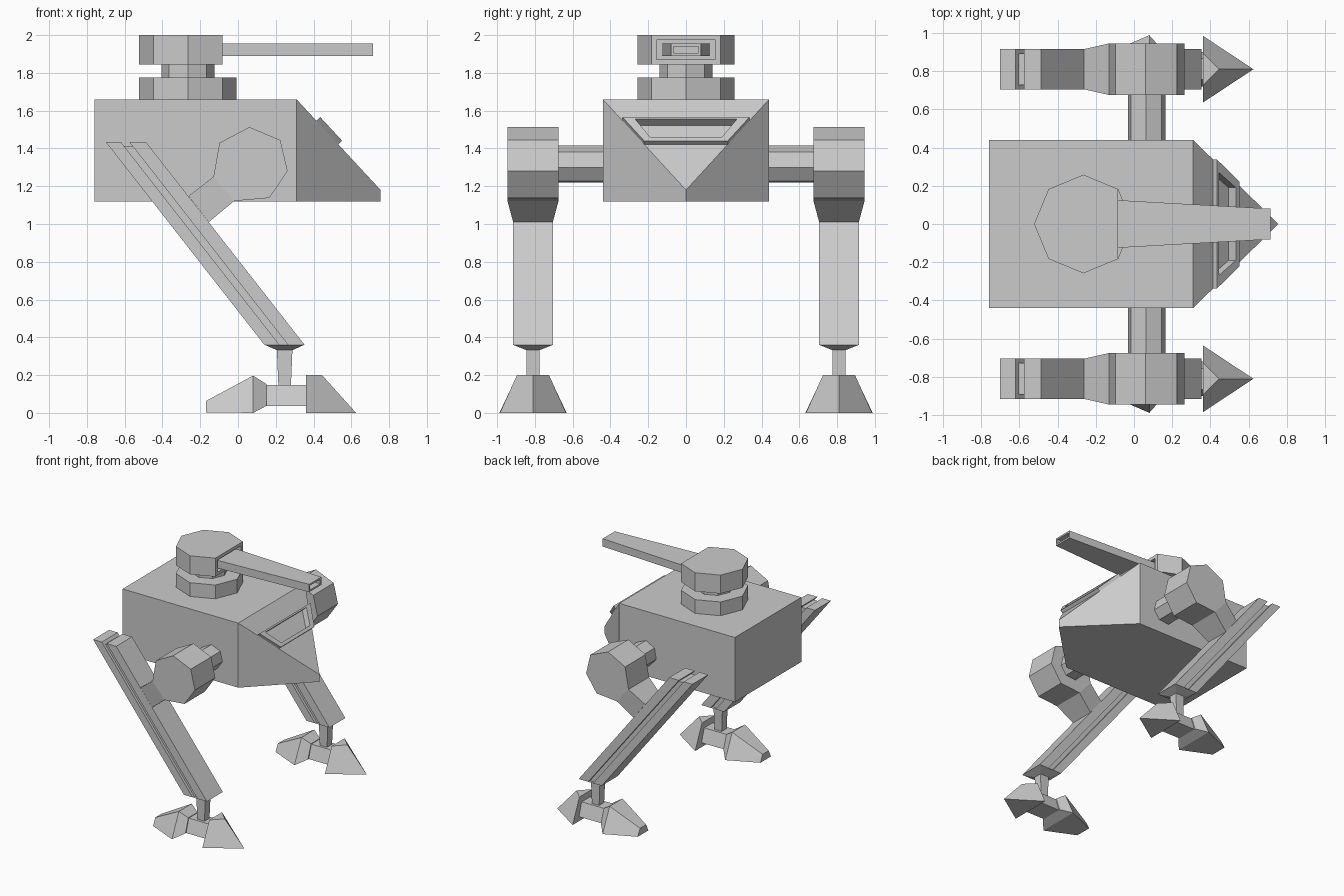
import bpy, bmesh
from math import sin, cos, tau
from mathutils import Vector

if "Cube" in bpy.data.objects:
    bpy.data.objects.remove(bpy.data.objects["Cube"])


def finish(name, bm):
    bmesh.ops.recalc_face_normals(bm, faces=bm.faces)
    me = bpy.data.meshes.new(name)
    bm.to_mesh(me)
    bm.free()
    ob = bpy.data.objects.new(name, me)
    bpy.context.collection.objects.link(ob)
    return ob


def loft(rings):
    """Closed solid skinned through rings of equal point count."""
    bm = bmesh.new()
    vr = [[bm.verts.new(p) for p in r] for r in rings]
    for a, b in zip(vr, vr[1:]):
        for i in range(len(a)):
            j = (i + 1) % len(a)
            bm.faces.new((a[i], a[j], b[j], b[i]))
    bm.faces.new(vr[0])
    bm.faces.new(vr[-1])
    bmesh.ops.recalc_face_normals(bm, faces=bm.faces)
    return bm


def prism(profile, y0, y1):
    return loft([[(x, y, z) for x, z in profile] for y in (y0, y1)])


def facing(bm, direction):
    bm.normal_update()
    d = Vector(direction).normalized()
    return max(bm.faces, key=lambda f: (round(f.normal.dot(d), 3), f.calc_center_median().dot(d)))


def push(bm, face, offset):
    f = bmesh.ops.extrude_discrete_faces(bm, faces=[face])["faces"][0]
    bmesh.ops.translate(bm, verts=f.verts, vec=Vector(offset))
    return f


def recess(bm, face, rim, offset):
    bm.normal_update()
    bmesh.ops.inset_region(bm, faces=[face], thickness=rim, use_even_offset=True)
    push(bm, face, offset)


# Body: box with wedge nose
bm = bmesh.new()
lo = [(-.76, -.44), (.31, -.44), (.755, 0), (.31, .44), (-.76, .44)]
bot = [bm.verts.new((x, y, 1.12)) for x, y in lo]
top = [bm.verts.new((x, y, 1.18 if y == 0 else 1.66)) for x, y in lo]
for i in range(5):
    j = (i + 1) % 5
    bm.faces.new((bot[i], bot[j], top[j], top[i]))
bm.faces.new(bot[::-1])
bm.faces.new((top[0], top[1], top[3], top[4]))
front = bm.faces.new((top[1], top[2], top[3]))

# Windscreen: band of the nose slope raised into a frame, then sunk
down = Vector((.445, 0, -.48)).normalized()
out = Vector((.48, 0, .445)).normalized()
origin = Vector((.31, 0, 1.66))
for s in (.154, .325):
    f = facing(bm, out)
    faces = [f for f in bm.faces if f.normal.dot(out) > .99]
    edges = {e for f in faces for e in f.edges}
    verts = {v for f in faces for v in f.verts}
    bmesh.ops.bisect_plane(bm, geom=faces + list(edges) + list(verts), dist=1e-5,
                           plane_co=origin + down * s, plane_no=down)
bm.normal_update()
band = min((f for f in bm.faces if f.normal.dot(out) > .99),
           key=lambda f: abs((f.calc_center_median() - origin).dot(down) - .24))
band = push(bm, band, out * .028)
glass = push(bm, band, (0, 0, 0))
for v in glass.verts:
    upper = (v.co - origin).dot(down) < .24
    s, h = (.167, .27) if upper else (.298, .19)
    v.co = origin + down * s + out * .028 + Vector((0, h if v.co.y > 0 else -h, 0))
push(bm, glass, out * -.052)
finish("body", bm)


# Turret: octagonal base, neck and head with flat front
def octagon(r, z, skip=0):
    return [(-.265 + r * cos(i * tau / 8), r * sin(i * tau / 8), z) for i in range(skip, 8)]


finish("turret_base", loft([octagon(.258, 1.66), octagon(.258, 1.775)]))
finish("turret_neck", loft([octagon(.14, 1.775), octagon(.14, 1.845)]))
bm = loft([octagon(.258, 1.845, 1), octagon(.258, 2.0, 1)])
recess(bm, facing(bm, (1, 0, 0)), .027, (-.06, 0, 0))
finish("turret_head", bm)

# Barrel: tapered flat bar with hollow muzzle
bm = loft([[(x, -h, 1.89), (x, h, 1.89), (x, h, 1.955), (x, -h, 1.955)]
           for x, h in ((-.142, .128), (.715, .08))])
recess(bm, facing(bm, (1, 0, 0)), .014, (-.05, 0, 0))
finish("barrel", bm)

# Legs
hip = [(.06, 1.513), (.224, 1.444), (.263, 1.28), (.166, 1.138),
       (-.02, 1.122), (-.13, 1.25), (-.098, 1.43)]
axle = [(.065 + (x - .065) * .5, 1.316 + (z - 1.316) * .5) for x, z in hip]
C = .81


def beam(x0, x1, ztop):
    """Slanted leg bar; x given at the full leg height."""
    def at(x, z):
        return (x + (1.434 - z) * .782, z)
    return [at(x0, ztop), at(x1, ztop), at(x1, .36), at(x0, .36)]


def rect(cx, cy, hx, hy, z):
    return [(cx - hx, cy - hy, z), (cx + hx, cy - hy, z), (cx + hx, cy + hy, z), (cx - hx, cy + hy, z)]


def section(x, y, z0, z1, h0, h1):
    return [(x, y - h0, z0), (x, y + h0, z0), (x, y + h1, z1), (x, y - h1, z1)]


for side, s in (("left", 1), ("right", -1)):
    y = s * C
    finish(side + "_axle", prism(axle, s * .43, s * .69))

    # Hip with a tapering socket down to the leg
    bm = prism(hip, y - .135, y + .135)
    f = push(bm, facing(bm, (-.13, 0, -.11)), (0, 0, 0))
    for v in f.verts:
        h = .105 if v.co.y > y else -.105
        x, z = (-.262, 1.148) if v.co.z > 1.2 else (-.155, 1.01)
        v.co = (x, y + h, z)
    finish(side + "_hip", bm)

    # Twin leg bars with a narrower core
    for part, x0, x1, zt, h in (("rear_bar", -.70, -.62, 1.434, .105),
                                ("core", -.62, -.575, 1.413, .082),
                                ("front_bar", -.575, -.487, 1.434, .105)):
        finish(f"{side}_leg_{part}", prism(beam(x0, x1, zt), y - h, y + h))

    # Ankle
    finish(side + "_ankle", loft([rect(.246, y, .104, .105, .36), rect(.247, y, .041, .035, .332),
                                  rect(.247, y, .033, .033, .14)]))

    # Foot: bar, heel and pointed toe
    finish(side + "_foot_bar", loft([section(x, y, .037, .148, .09, .055) for x in (.14, .37)]))
    finish(side + "_heel", loft([section(-.17, y, .003, .063, .07, .04),
                                 section(.08, y, 0, .197, .178, .085),
                                 section(.15, y, .037, .153, .1, .06)]))
    finish(side + "_toe", loft([[(.36, y - .175, 0), (.625, y, 0), (.36, y + .175, 0)],
                                [(.36, y - .085, .2), (.445, y, .2), (.36, y + .085, .2)]]))
